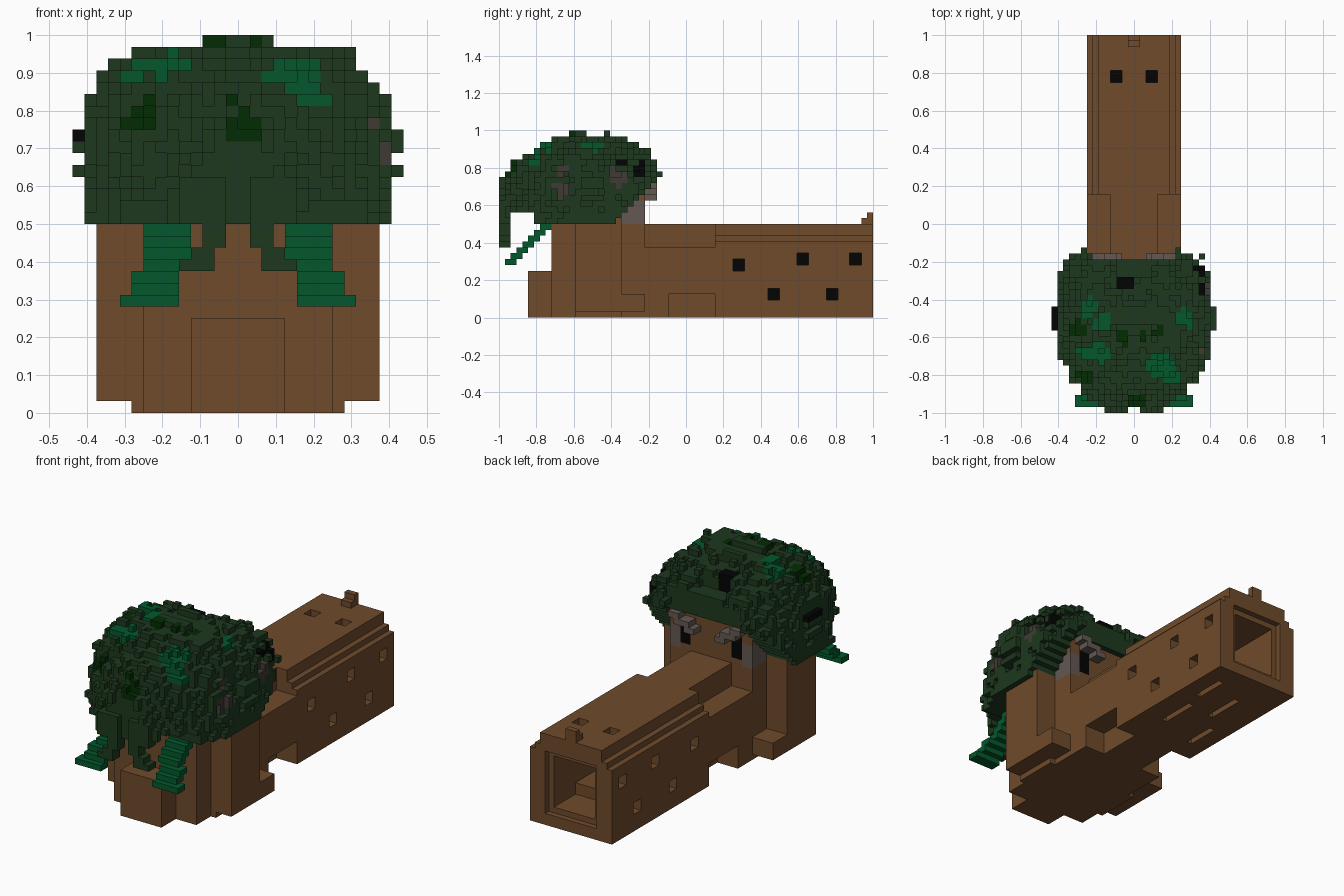
import bpy, bmesh, random
from mathutils import Vector

random.seed(7)
U = 1 / 32  # block size
cube = bpy.data.objects.get("Cube")
if cube:
    bpy.data.objects.remove(cube)

# Materials
BROWN, LEAF, BRIGHT, DEEP, BLACK, GREY, DUSK = range(7)
MATS = []
for name, rgb in [("bark_brown", (.160, .070, .024)), ("leaf_green", (.0125, .040, .013)),
                  ("bright_green", (.001, .096, .025)), ("deep_green", (.001, .025, .001)),
                  ("black", (.001, .001, .001)), ("stone_grey", (.127, .098, .084)),
                  ("dusk_grey", (.050, .042, .035))]:
    m = bpy.data.materials.new(name)
    m.use_nodes = True
    m.diffuse_color = (*rgb, 1)
    m.node_tree.nodes["Principled BSDF"].inputs["Base Color"].default_value = (*rgb, 1)
    MATS.append(m)


def fill(cells, x, y, z, mat=BROWN, mirror=False):
    """Fill a box of blocks; mat None carves it away."""
    for i in range(*x):
        for j in range(*y):
            for k in range(*z):
                for c in ((i, j, k), (-1 - i, j, k)) if mirror else ((i, j, k),):
                    if mat is None:
                        cells.pop(c, None)
                    else:
                        cells[c] = mat


def build(name, cells, merge=False):
    """Make a mesh of the outer faces of the blocks."""
    bm = bmesh.new()
    verts = {}

    def vert(p):
        if p not in verts:
            verts[p] = bm.verts.new(Vector(p) * U)
        return verts[p]

    for c, mat in cells.items():
        for a in range(3):
            b, d = (a + 1) % 3, (a + 2) % 3
            for s in (0, 1):
                n = list(c)
                n[a] += 1 if s else -1
                if tuple(n) in cells:
                    continue
                quad = []
                for u, v in ((0, 0), (1, 0), (1, 1), (0, 1)):
                    p = list(c)
                    p[a] += s
                    p[b] += u
                    p[d] += v
                    quad.append(vert(tuple(p)))
                f = bm.faces.new(quad if s else quad[::-1])
                f.material_index = mat
    if merge:
        bmesh.ops.dissolve_limit(bm, angle_limit=.01, verts=bm.verts[:], edges=bm.edges[:],
                                 delimit={'MATERIAL'})
        bmesh.ops.triangulate(bm, faces=[f for f in bm.faces if len(f.verts) > 4])
    me = bpy.data.meshes.new(name)
    bm.to_mesh(me)
    bm.free()
    for m in MATS:
        me.materials.append(m)
    ob = bpy.data.objects.new(name, me)
    bpy.context.collection.objects.link(ob)


# Hollow log with a stepped roof
log = {}
fill(log, (-8, 8), (5, 32), (0, 13))
fill(log, (-7, 7), (5, 32), (13, 14))
fill(log, (-6, 6), (5, 32), (14, 16))
fill(log, (-8, 8), (-7, 5), (0, 12))
fill(log, (-4, 4), (-7, 5), (12, 16))
fill(log, (4, 8), (-3, 5), (0, 4), None, True)
# Open end with an inner frame, and a raised floor inside
fill(log, (-5, 5), (31, 32), (2, 13), None)
fill(log, (-4, 4), (8, 31), (3, 12), None)
fill(log, (-4, 4), (8, 25), (3, 5))
# Square side holes with dark backs
for y, z in ((8, 8), (19, 9), (28, 9), (14, 3), (24, 3)):
    fill(log, (6, 8), (y, y + 2), (z, z + 2), None, True)
    fill(log, (5, 6), (y, y + 2), (z, z + 2), BLACK, True)
# Roof holes and floor slits
fill(log, (2, 4), (24, 26), (14, 16), None, True)
fill(log, (2, 4), (24, 26), (13, 14), BLACK, True)
for x, y0, y1 in ((-5, 9, 15), (3, 12, 19), (-2, 18, 25), (4, 22, 28)):
    fill(log, (x, x + 1), (y0, y1), (0, 1), None)
# Tail knob
fill(log, (-1, 1), (30, 32), (16, 17))
fill(log, (-1, 1), (31, 32), (17, 18))
build("hollow_log", log, True)

# Stump with front step, side buttresses and rear roots
stump = {}
fill(stump, (-8, 8), (-23, -7), (0, 24))
fill(stump, (-9, 9), (-19, -11), (0, 1))
fill(stump, (-12, 12), (-19, -11), (1, 17))
fill(stump, (8, 12), (-11, -7), (1, 4), BROWN, True)
fill(stump, (-4, 4), (-27, -23), (0, 8))
# Rear face: dark eye slits and grey corners
fill(stump, (4, 6), (-8, -7), (17, 21), BLACK, True)
fill(stump, (6, 8), (-11, -7), (16, 20), GREY, True)
build("stump", stump, True)

# Thin slanted brows over the eye slits
brows = {}
for x0, x1, z in ((2, 4, 20), (3, 6, 21), (5, 7, 22)):
    fill(brows, (x0, x1), (-7, -5), (z, z + 1), GREY, True)
build("brows", brows)

# Leafy canopy: rough dome of blocks
SPOTS = [(-.24, -.44, .94, .06, BRIGHT), (-.17, -.52, .96, .06, BRIGHT), (-.18, -.70, .94, .07, BRIGHT),
         (.14, -.76, .91, .07, BRIGHT), (.28, -.50, .92, .05, BRIGHT), (-.29, -.70, .91, .05, BRIGHT),
         (.21, -.82, .85, .05, BRIGHT), (-.30, -.56, .92, .055, DEEP), (-.05, -.60, .97, .05, DEEP),
         (.13, -.57, .96, .04, DEEP), (.02, -.96, .76, .055, DEEP), (-.02, -.99, .64, .025, DEEP),
         (-.27, -.83, .80, .06, DEEP), (0, -.90, .84, .04, DEEP),
         (.36, -.33, .82, .035, BLACK), (.36, -.24, .80, .045, BLACK),
         (.40, -.69, .68, .06, DUSK), (.39, -.36, .76, .06, DUSK), (.34, -.66, .78, .04, DUSK)]


def leaf_colour(p):
    for x, y, z, r, mat in SPOTS:
        if (p - Vector((x, y, z))).length < r:
            return mat
    return LEAF


def in_canopy(x, y, z):
    d = y + .56
    front = d < 0
    height = .425 - (.45 * max(0, -d - .08) if front else .18 * max(0, d - .08))
    height -= .35 * max(0, abs(x) - .27)
    p = 1.75 if front else 5
    flat = ((abs(x) / .415) ** p + (abs(d) / (.45 if front else .43)) ** p) ** (4 / p)
    if flat + ((z - .55) / height) ** 4 > 1 + random.uniform(-.28, .2):
        return False
    # Valleys at the middle of the front and the back, and room for the brows
    if abs(x) < .05 and (y > -.2 or y < -.96) or abs(x) < .22 and y > -.19:
        return False
    if abs(x) < .1 and y > -.28 and z > .84:
        return False
    # Arched front underside, rising rear underside, and the room around the eyes
    if -.94 < y < -.82 and z < .55:
        return False
    return z > .5 + max(0, y + .38) * 1.1 and not (abs(x) < .26 and y > -.25 and z < .73)


canopy = {}
for i in range(-13, 13):
    for j in range(-32, -3):
        for k in range(16, 31):
            p = Vector((i + .5, j + .5, k + .5)) * U
            if (i, j, k) not in stump and in_canopy(*p):
                canopy[i, j, k] = leaf_colour(p)
# Lower rim over the buttresses
fill(canopy, (12, 13), (-20, -12), (16, 18), LEAF, True)
# Broken crown, with a dark patch in the rear valley
fill(canopy, (-3, 3), (-20, -13), (30, 31), LEAF)
fill(canopy, (-3, 3), (-19, -17), (31, 32), LEAF)
fill(canopy, (-2, 2), (-14, -13), (31, 32), LEAF)
fill(canopy, (-3, -1), (-20, -18), (30, 32), DEEP)
fill(canopy, (1, 2), (-20, -18), (31, 32), DEEP)
fill(canopy, (-3, 0), (-11, -9), (30, 31), None)
fill(canopy, (-3, 0), (-11, -9), (25, 30), BLACK)
# Side tufts
for z0, z1 in ((20, 21), (22, 24)):
    fill(canopy, (12, 14), (-18, -14), (z0, z1), LEAF, True)
fill(canopy, (-14, -13), (-18, -14), (23, 24), BLACK)
# Front tongues curling inward at the top
for x0, x1, z0, z1 in ((1, 5, 16, 20), (1, 3, 14, 16), (2, 4, 13, 14), (2, 5, 12, 13)):
    fill(canopy, (x0, x1), (-32, -30), (z0, z1), LEAF, True)
build("leaf_canopy", canopy)

# Two hanging vines stepping down at the front
vines = {}
for k in range(7):
    x0 = 4 if k < 4 else 5
    x1 = 8 if k < 4 else 9 if k < 6 else 10
    fill(vines, (x0, x1), (-25 - k, -23 - k), (15 - k, 16 - k), BRIGHT, True)
build("hanging_vines", vines)
